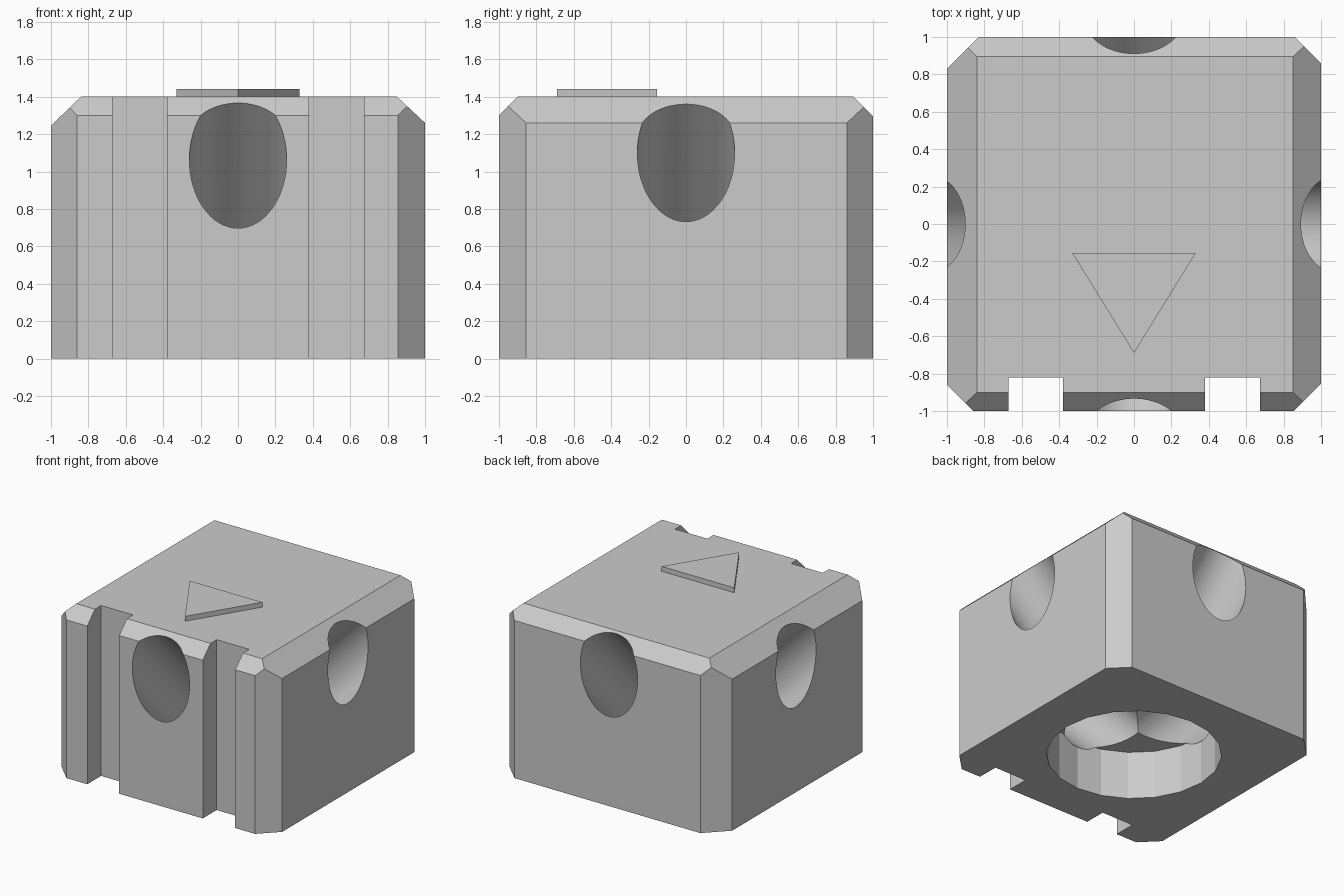
import bpy, bmesh, math
from mathutils import Vector, Matrix

if "Cube" in bpy.data.objects:
    bpy.data.objects.remove(bpy.data.objects["Cube"], do_unlink=True)

TOP = 1.4
COLOUR = (0.6, 0.6, 0.6, 1)
grey = bpy.data.materials.new("light_grey")
grey.use_nodes = True
grey.diffuse_color = COLOUR
grey.node_tree.nodes["Principled BSDF"].inputs["Base Color"].default_value = COLOUR


def make_object(name, bm):
    bm.normal_update()
    bmesh.ops.recalc_face_normals(bm, faces=bm.faces)
    mesh = bpy.data.meshes.new(name)
    bm.to_mesh(mesh)
    bm.free()
    mesh.materials.append(grey)
    obj = bpy.data.objects.new(name, mesh)
    bpy.context.collection.objects.link(obj)
    return obj


def box(x0, x1, y0, y1, z0, z1):
    bm = bmesh.new()
    size = Matrix.Diagonal((x1 - x0, y1 - y0, z1 - z0, 1))
    centre = Matrix.Translation(((x0 + x1) / 2, (y0 + y1) / 2, (z0 + z1) / 2))
    bmesh.ops.create_cube(bm, size=1, matrix=centre @ size)
    return bm


def cylinder(radius, depth, sides, matrix):
    bm = bmesh.new()
    bmesh.ops.create_cone(bm, cap_ends=True, segments=sides, radius1=radius,
                          radius2=radius, depth=depth, matrix=matrix)
    return bm


def cut(target, cutter):
    mod = target.modifiers.new("cut", "BOOLEAN")
    mod.operation = "DIFFERENCE"
    mod.solver = "MANIFOLD"
    mod.object = cutter
    bpy.context.view_layer.objects.active = target
    bpy.ops.object.modifier_apply(modifier=mod.name)
    bpy.data.objects.remove(cutter, do_unlink=True)


def slice_off(bm, point, normal):
    geom = bm.verts[:] + bm.edges[:] + bm.faces[:]
    cut_geom = bmesh.ops.bisect_plane(bm, geom=geom, plane_co=point, plane_no=normal,
                                      clear_outer=True)["geom_cut"]
    edges = [e for e in cut_geom if isinstance(e, bmesh.types.BMEdge)]
    bmesh.ops.edgeloop_fill(bm, edges=edges)


# Block with chamfered vertical corners and top edges
bm = box(-1, 1, -1, 1, 0, TOP)
for sx, sy, size in ((1, 1, 0.14), (1, -1, 0.145), (-1, -1, 0.14), (-1, 1, 0.17)):
    slice_off(bm, (sx, sy * (1 - size), 0), (sx, sy, 0))
for side, inset, drop in (((1, 0), 0.15, 0.14), ((-1, 0), 0.16, 0.155),
                          ((0, 1), 0.105, 0.105), ((0, -1), 0.1, 0.1)):
    out = Vector((*side, 0))
    slice_off(bm, out + Vector((0, 0, TOP - drop)), out * drop + Vector((0, 0, inset)))
block = make_object("block", bm)

# Two grooves down the front
for x0, x1 in ((-0.67, -0.38), (0.38, 0.675)):
    cut(block, make_object("groove_cutter", box(x0, x1, -1.2, -0.82, -0.2, 1.6)))

# Round socket in the underside
cut(block, make_object("socket_cutter", cylinder(
    0.66, 0.8, 20, Matrix.Identity(4))))

# Slanted bores from each side down into the socket
for side, height in (((1, 0), 1.1), ((-1, 0), 1.07), ((0, 1), 1.105), ((0, -1), 1.065)):
    out = Vector((*side, 0))
    axis = (out + Vector((0, 0, 1))).normalized()
    middle = out + Vector((0, 0, height)) - axis * 0.5
    turn = axis.to_track_quat("Z", "Y").to_matrix().to_4x4()
    cut(block, make_object("bore_cutter", cylinder(
        0.26, 2.4, 64, Matrix.Translation(middle) @ turn)))

# Raised direction arrow on top
bm = bmesh.new()
face = bm.faces.new([bm.verts.new((x, y, TOP)) for x, y in
                     ((-0.33, -0.155), (0, -0.69), (0.33, -0.155))])
raised = bmesh.ops.extrude_face_region(bm, geom=[face])["geom"]
bmesh.ops.translate(bm, vec=(0, 0, 0.04),
                    verts=[v for v in raised if isinstance(v, bmesh.types.BMVert)])
make_object("direction_arrow", bm)

# Smooth bores, crisp chamfers and socket facets
bpy.ops.object.select_all(action="DESELECT")
block.select_set(True)
bpy.context.view_layer.objects.active = block
bpy.ops.object.shade_smooth_by_angle(angle=math.radians(10))
